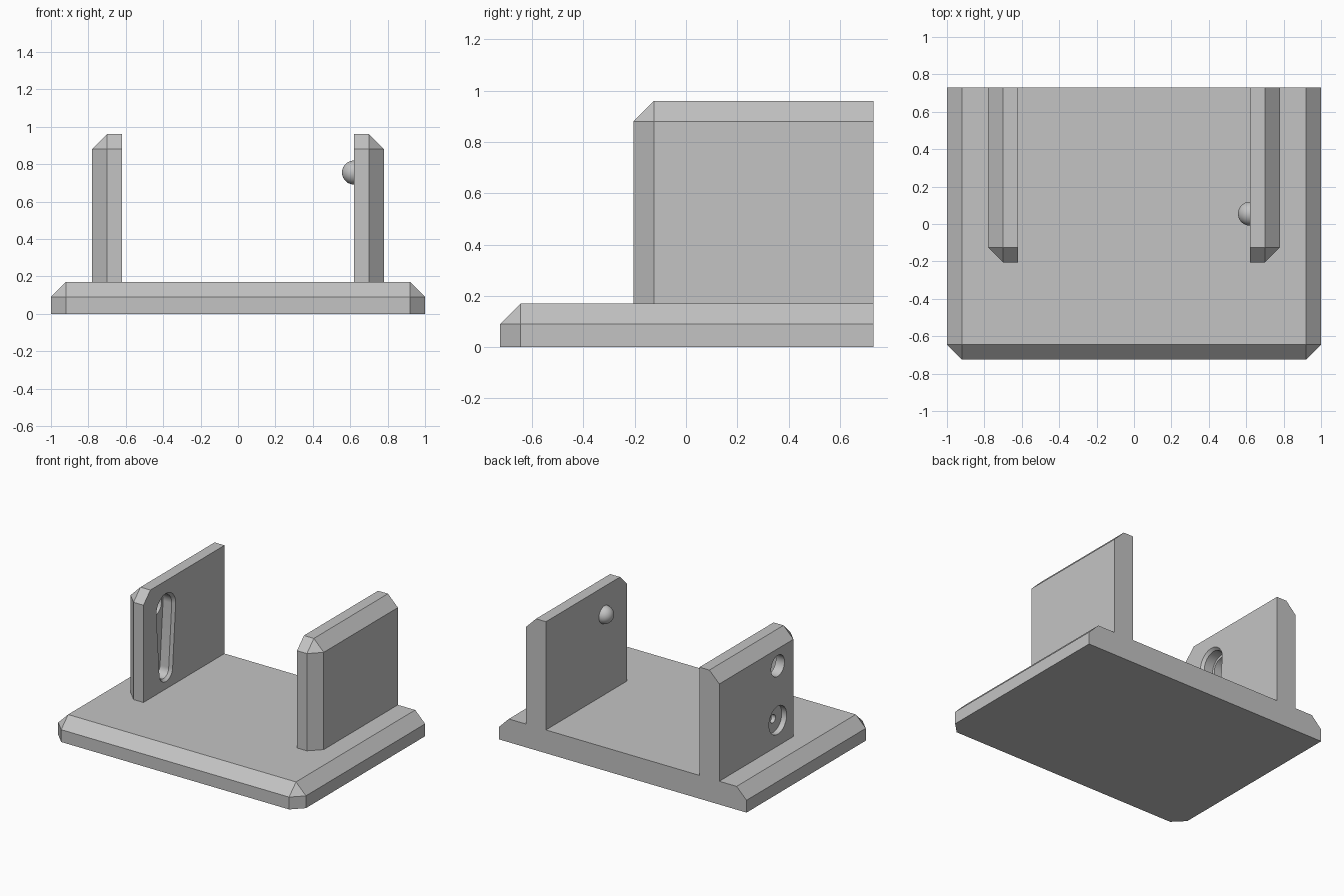
import bpy, bmesh, math
from mathutils import Vector

cube = bpy.data.objects.get("Cube")
if cube:
    bpy.data.objects.remove(cube, do_unlink=True)

grey = bpy.data.materials.new("plain grey")
grey.use_nodes = True
colour = (0.55, 0.55, 0.55, 1)
grey.diffuse_color = colour
grey.node_tree.nodes["Principled BSDF"].inputs["Base Color"].default_value = colour

CHAMFER = 0.08
FRONT, BACK = -0.725, 0.73
INNER, OUTER = 0.62, 0.78
PIN_Y, PIN_Z = 0.055, 0.755


def finish(name, bm):
    bmesh.ops.recalc_face_normals(bm, faces=bm.faces)
    mesh = bpy.data.meshes.new(name)
    bm.to_mesh(mesh)
    bm.free()
    mesh.materials.append(grey)
    obj = bpy.data.objects.new(name, mesh)
    bpy.context.collection.objects.link(obj)
    return obj


def chamfered_block(name, low, high, sides):
    """Box chamfered where the front, top and listed x sides meet."""
    bm = bmesh.new()
    bmesh.ops.create_cube(bm, size=1)
    low, high = Vector(low), Vector(high)
    for v in bm.verts:
        v.co = Vector(low[i] + (v.co[i] + 0.5) * (high[i] - low[i]) for i in range(3))

    def bevelled(face):
        n = face.normal
        return n.y < -0.5 or n.z > 0.5 or any(n.x * s > 0.5 for s in sides)

    bm.normal_update()
    edges = [e for e in bm.edges if all(bevelled(f) for f in e.link_faces)]
    bmesh.ops.bevel(bm, geom=edges, offset=CHAMFER, segments=1, affect='EDGES')
    return finish(name, bm)


def slot_outline(x, top_r, low_r, low_z, steps=24):
    """Teardrop loop in the yz plane: wide arc above, narrow arc below."""
    loop = []
    for start, radius, z in ((0, top_r, PIN_Z), (math.pi, low_r, low_z)):
        for i in range(steps + 1):
            a = start + math.pi * i / steps
            loop.append((x, PIN_Y + radius * math.cos(a), z + radius * math.sin(a)))
    return loop


def loft(name, loops):
    bm = bmesh.new()
    rings = [[bm.verts.new(p) for p in loop] for loop in loops]
    for a, b in zip(rings, rings[1:]):
        for i in range(len(a)):
            j = (i + 1) % len(a)
            bm.faces.new((a[i], a[j], b[j], b[i]))
    bm.faces.new(rings[0])
    bm.faces.new(rings[-1])
    return finish(name, bm)


def bore(name, x0, x1, z, radius):
    circle = [(PIN_Y + radius * math.cos(math.tau * i / 40),
               z + radius * math.sin(math.tau * i / 40)) for i in range(40)]
    return loft(name, [[(x, *p) for p in circle] for x in (x0, x1)])


def cut(target, cutter):
    cutter.hide_render = True
    mod = target.modifiers.new("cut", 'BOOLEAN')
    mod.operation = 'DIFFERENCE'
    mod.solver = 'EXACT'
    mod.object = cutter
    bpy.context.view_layer.objects.active = target
    bpy.ops.object.modifier_apply(modifier=mod.name)
    bpy.data.objects.remove(cutter, do_unlink=True)


def smooth(obj):
    bpy.ops.object.select_all(action='DESELECT')
    obj.select_set(True)
    bpy.context.view_layer.objects.active = obj
    bpy.ops.object.shade_smooth_by_angle(angle=math.radians(30))


# Base plate and two upright walls, square at the back
chamfered_block("base_plate", (-1, FRONT, 0), (1, BACK, 0.17), (-1, 1))
left_wall = chamfered_block("left_wall", (INNER, -0.205, 0.17), (OUTER, BACK, 0.96), (1,))
right_wall = chamfered_block("right_wall", (-OUTER, -0.205, 0.17), (-INNER, BACK, 0.96), (-1,))

# Tapered slot with an eased rim on the inside of the right wall
cut(right_wall, loft("slot_cutter", [
    slot_outline(-INNER + 0.01, 0.12, 0.085, 0.3),
    slot_outline(-INNER - 0.02, 0.095, 0.06, 0.3),
    slot_outline(-INNER - 0.09, 0.095, 0.06, 0.3)]))

# Through hole above, and a counterbored small hole below
cut(right_wall, bore("upper_hole_cutter", -OUTER - 0.1, -INNER - 0.05, PIN_Z, 0.077))
cut(right_wall, bore("counterbore_cutter", -OUTER - 0.1, -OUTER + 0.04, 0.358, 0.102))
cut(right_wall, bore("small_hole_cutter", -OUTER - 0.1, -INNER - 0.05, 0.358, 0.03))
smooth(right_wall)

# Half-round locating pin on the inside of the left wall
bm = bmesh.new()
bmesh.ops.create_uvsphere(bm, u_segments=40, v_segments=20, radius=0.064)
pin = finish("locating_pin", bm)
pin.location = (INNER, PIN_Y, PIN_Z)
smooth(pin)
